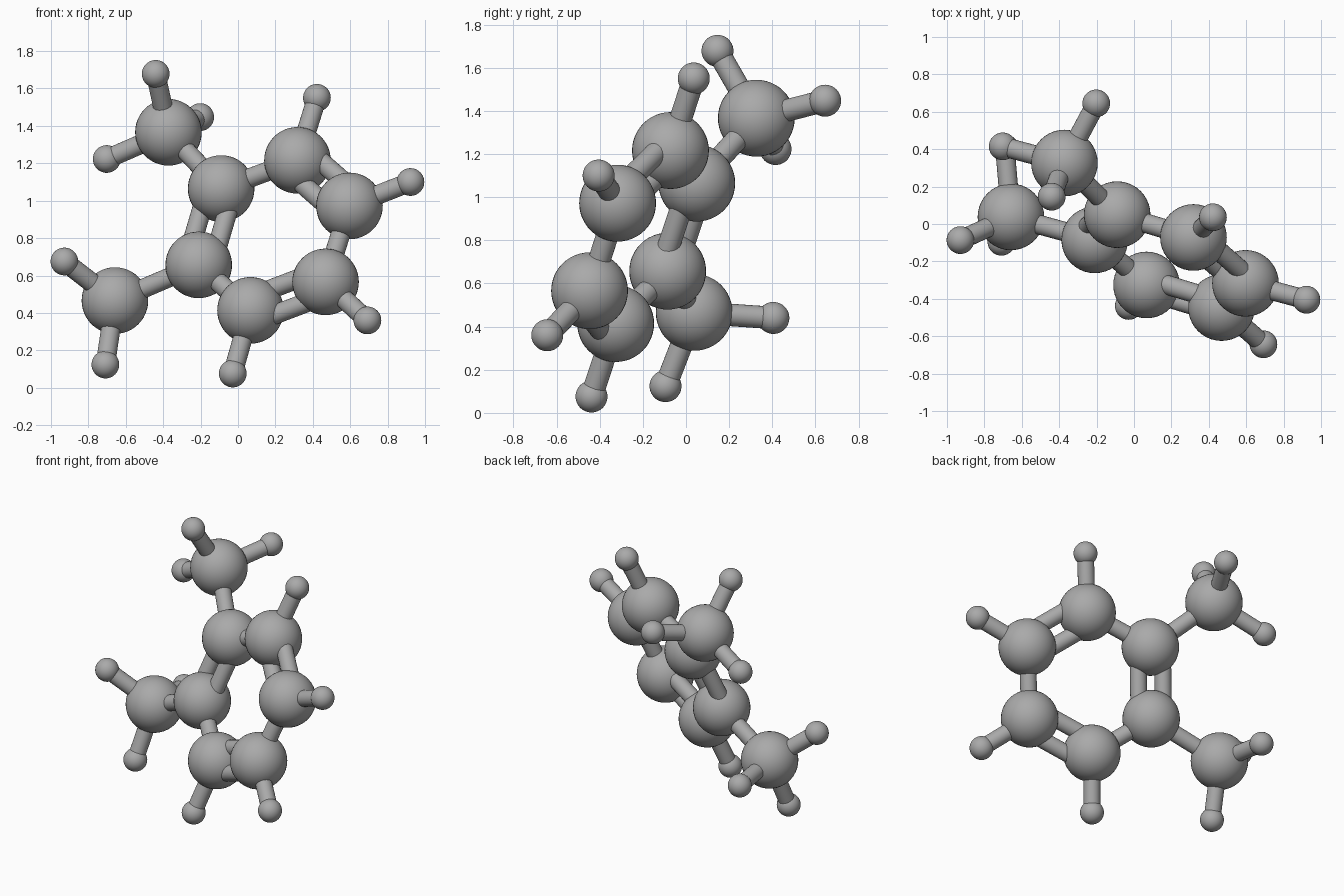
import bpy
from mathutils import Vector

cube = bpy.data.objects.get("Cube")
if cube:
    bpy.data.objects.remove(cube, do_unlink=True)

BIG, SMALL, ROD, GAP = 0.178, 0.074, 0.052, 0.078

grey = bpy.data.materials.new("plain_grey")
grey.use_nodes = True
colour = (0.4, 0.4, 0.4, 1)
grey.diffuse_color = colour
grey.node_tree.nodes["Principled BSDF"].inputs["Base Color"].default_value = colour


def finish(name):
    ob = bpy.context.object
    ob.name = name
    ob.data.materials.append(grey)
    bpy.ops.object.shade_smooth_by_angle()
    return ob


def ball(name, centre, radius):
    bpy.ops.mesh.primitive_uv_sphere_add(segments=40, ring_count=24, radius=radius, location=centre)
    finish(name)


def rod(name, a, b):
    d = b - a
    bpy.ops.mesh.primitive_cylinder_add(vertices=24, radius=ROD, depth=d.length, location=(a + b) / 2)
    finish(name).rotation_euler = d.to_track_quat('Z', 'Y').to_euler()


# Ring of six large balls, in order around the ring
ring = [Vector(p) for p in (
    (-0.09, 0.05, 1.065), (-0.21, -0.085, 0.657), (0.067, -0.326, 0.414),
    (0.468, -0.447, 0.566), (0.596, -0.317, 0.972), (0.318, -0.072, 1.216))]
normal = (ring[0] - ring[2]).cross(ring[4] - ring[2]).normalized()
for i, a in enumerate(ring):
    b = ring[(i + 1) % 6]
    ball(f"ring_ball_{i + 1}", a, BIG)
    # Rods alternate between a pair and a single one
    if i % 2 == 0:
        side = normal.cross(b - a).normalized() * GAP
        rod(f"paired_rod_inner_{i + 1}", a + side, b + side)
        rod(f"paired_rod_outer_{i + 1}", a - side, b - side)
    else:
        rod(f"ring_rod_{i + 1}", a, b)

# Two large side balls attached to the ring
upper = Vector((-0.372, 0.326, 1.366))
lower = Vector((-0.658, 0.038, 0.466))
for name, centre, joint in (("upper_side", upper, ring[0]), ("lower_side", lower, ring[1])):
    ball(name + "_ball", centre, BIG)
    rod(name + "_rod", centre, joint)

# Small balls on the ends of single rods
tips = (
    (upper, ((-0.44, 0.146, 1.678), (-0.702, 0.415, 1.223), (-0.202, 0.645, 1.447))),
    (lower, ((-0.928, -0.086, 0.675), (-0.709, -0.095, 0.124), (-0.69, 0.405, 0.44))),
    (ring[2], ((-0.028, -0.438, 0.076),)),
    (ring[3], ((0.692, -0.643, 0.36),)),
    (ring[4], ((0.922, -0.405, 1.1),)),
    (ring[5], ((0.422, 0.036, 1.55),)))
n = 0
for base, ends in tips:
    for end in ends:
        n += 1
        ball(f"tip_ball_{n}", end, SMALL)
        rod(f"tip_rod_{n}", base, Vector(end))
